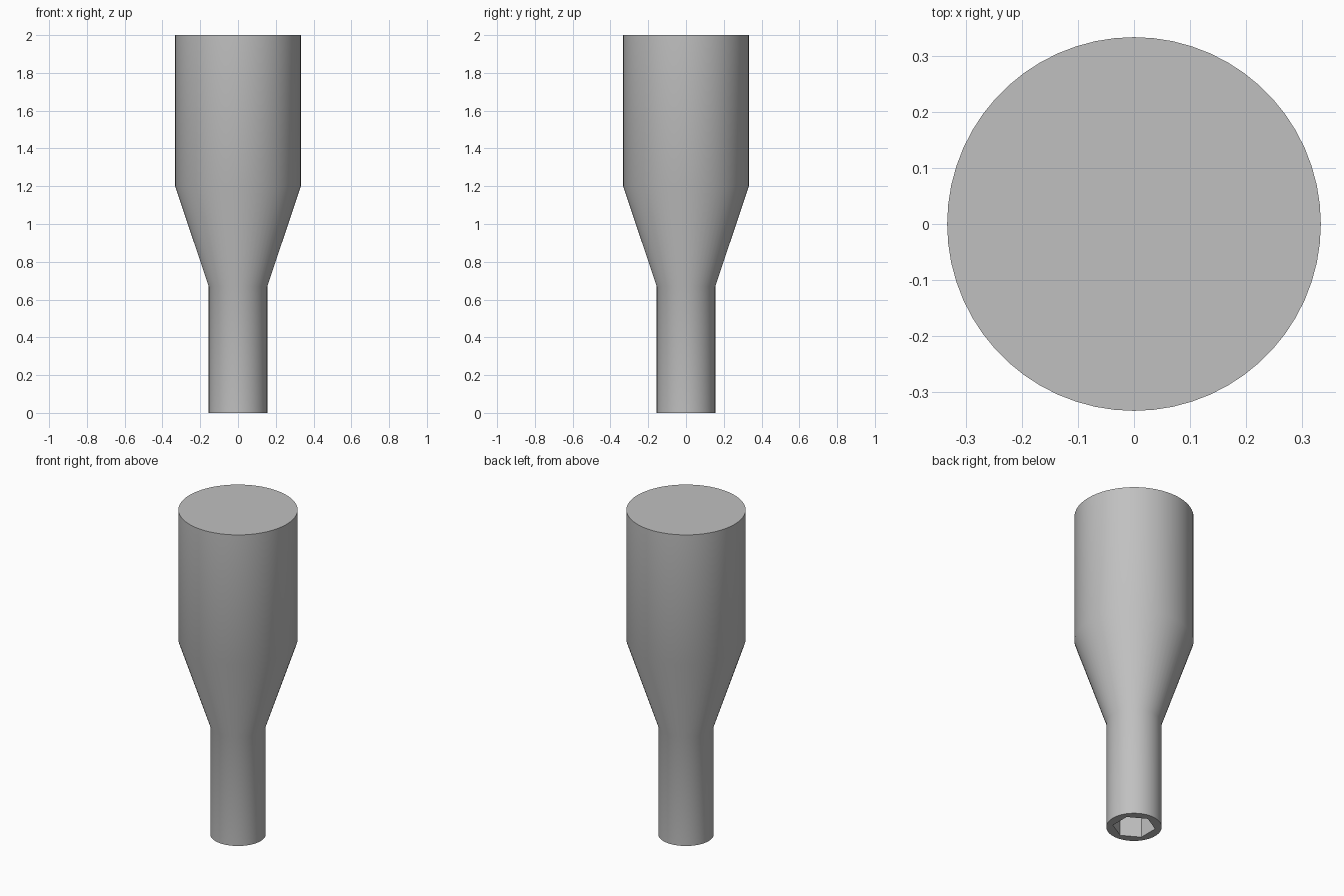
import bpy, bmesh
from math import sin, cos, pi, radians

cube = bpy.data.objects.get("Cube")
if cube:
    bpy.data.objects.remove(cube, do_unlink=True)

SIDES = 60
metal = bpy.data.materials.new("grey metal")
metal.use_nodes = True
GREY = (0.53, 0.53, 0.53, 1)
metal.diffuse_color = GREY
metal.node_tree.nodes["Principled BSDF"].inputs["Base Color"].default_value = GREY

bm = bmesh.new()


def ring(radius, z, count, start=0.0):
    """Closed loop of vertices around the z axis."""
    return [bm.verts.new((radius * cos(start + 2 * pi * i / count),
                          radius * sin(start + 2 * pi * i / count), z))
            for i in range(count)]


def bridge(a, b):
    n = len(a)
    for i in range(n):
        bm.faces.new((a[i], a[(i + 1) % n], b[(i + 1) % n], b[i]))


# outer body: slim shank, taper, wide barrel, flat top
profile = [(0.155, 0), (0.155, 0.67), (0.333, 1.2), (0.333, 2)]
rings = [ring(r, z, SIDES) for r, z in profile]
for low, high in zip(rings, rings[1:]):
    bridge(low, high)
bm.faces.new(rings[-1])

# hexagonal socket sunk into the bottom
mouth = ring(0.12, 0, 6, pi / 2)
floor = ring(0.12, 0.4, 6, pi / 2)
bridge(floor, mouth)
bm.faces.new(floor)

# flat rim between the socket mouth and the shank
step = SIDES // 6
offset = SIDES // 4
for k in range(6):
    arc = [rings[0][(offset + k * step + j) % SIDES] for j in range(step + 1)]
    bm.faces.new([mouth[k], mouth[(k + 1) % 6]] + arc[::-1])

bmesh.ops.recalc_face_normals(bm, faces=bm.faces)
mesh = bpy.data.meshes.new("socket_body")
bm.to_mesh(mesh)
bm.free()
mesh.materials.append(metal)
body = bpy.data.objects.new("socket_body", mesh)
bpy.context.collection.objects.link(body)

# smooth walls, crisp rims
bpy.ops.object.select_all(action="DESELECT")
body.select_set(True)
bpy.context.view_layer.objects.active = body
bpy.ops.object.shade_smooth_by_angle(angle=radians(30))
